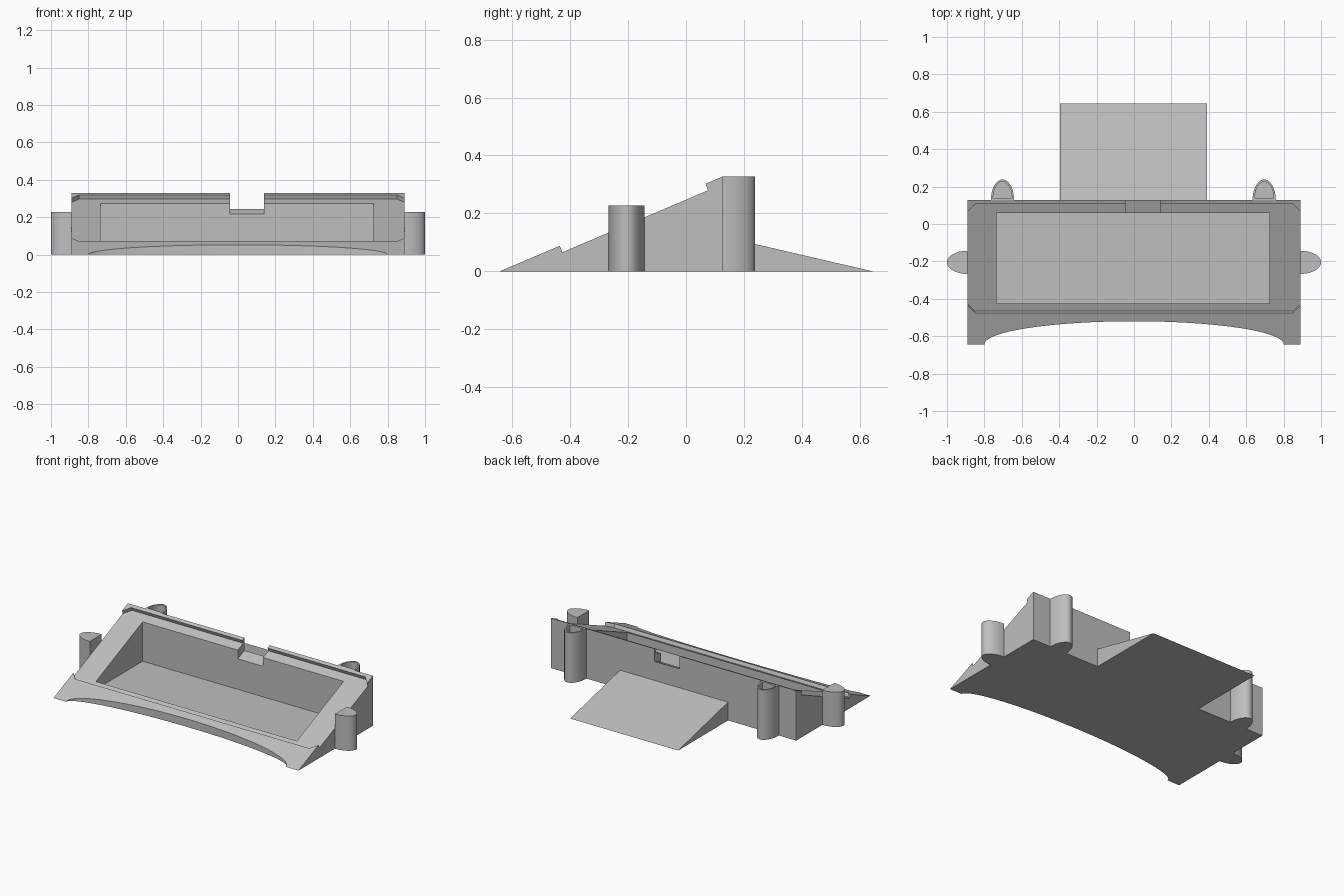
import bpy, bmesh, math
from mathutils import Matrix, Vector

old = bpy.data.objects.get("Cube")
if old:
    bpy.data.objects.remove(old, do_unlink=True)

grey = bpy.data.materials.new("light grey plastic")
grey.use_nodes = True
colour = (0.52, 0.52, 0.52, 1)
grey.diffuse_color = colour
grey.node_tree.nodes["Principled BSDF"].inputs["Base Color"].default_value = colour

HALF_W, FRONT, BACK, TOP = 0.89, -0.643, 0.128, 0.328
SLOPE = TOP / (BACK - FRONT)
TILT = math.atan(SLOPE)


def prism(name, points, low, high, frame=Matrix()):
    """Extrude a 2D outline from low to high along the frame's third axis."""
    bm = bmesh.new()
    face = bm.faces.new([bm.verts.new((p[0], p[1], low)) for p in points])
    grown = bmesh.ops.extrude_face_region(bm, geom=[face])
    verts = [g for g in grown["geom"] if isinstance(g, bmesh.types.BMVert)]
    bmesh.ops.translate(bm, verts=verts, vec=(0, 0, high - low))
    bm.transform(frame)
    bmesh.ops.recalc_face_normals(bm, faces=bm.faces)
    mesh = bpy.data.meshes.new(name)
    bm.to_mesh(mesh)
    bm.free()
    mesh.materials.append(grey)
    obj = bpy.data.objects.new(name, mesh)
    bpy.context.collection.objects.link(obj)
    return obj


def activate(obj):
    bpy.ops.object.select_all(action='DESELECT')
    obj.select_set(True)
    bpy.context.view_layer.objects.active = obj


def cut(target, cutter):
    cutter.hide_render = True
    mod = target.modifiers.new("cut", 'BOOLEAN')
    mod.operation, mod.solver, mod.object = 'DIFFERENCE', 'EXACT', cutter
    activate(target)
    bpy.ops.object.modifier_apply(modifier=mod.name)
    bpy.data.objects.remove(cutter, do_unlink=True)


def smooth(obj):
    activate(obj)
    bpy.ops.object.shade_smooth_by_angle(angle=math.radians(30))


def box_outline(x0, x1, y0, y1):
    return [(x0, y0), (x1, y0), (x1, y1), (x0, y1)]


def arc(a, b, start, end, steps, y0=0.0):
    angles = [start + (end - start) * i / steps for i in range(steps + 1)]
    return [(a * math.cos(t), y0 + b * math.sin(t)) for t in angles]


# Side profiles are drawn in (y, z) and extruded along x
side_frame = Matrix(((0, 0, 1, 0), (1, 0, 0, 0), (0, 1, 0, 0), (0, 0, 0, 1)))
# Frame lying on the sloped top face
slope_frame = Matrix.Translation((0, FRONT, 0)) @ Matrix.Rotation(TILT, 4, 'X')

# Wedge body
body = prism("wedge_body", [(FRONT, 0), (BACK, 0), (BACK, TOP)],
             -HALF_W, HALF_W, side_frame)

# Shallow panel seat with clipped corners, open at both sides
def on_slope(y):
    return (y - FRONT) / math.cos(TILT)

lo, hi, clip = on_slope(-0.475), on_slope(0.106), 0.085
seat = [(-0.85, lo), (0.85, lo), (0.93, lo + clip), (0.93, hi - clip),
        (0.85, hi), (-0.85, hi), (-0.93, hi - clip), (-0.93, lo + clip)]
cut(body, prism("seat_cutter", seat, -0.024, 0.1, slope_frame))

# Deep tray
cut(body, prism("tray_cutter", box_outline(-0.735, 0.725, -0.425, 0.06), 0.015, 0.6))

# Cable notch through the back wall, its floor parallel to the slope
notch = [(0.03, 0.203), (0.2, 0.203 + 0.17 * SLOPE), (0.2, 0.5), (0.03, 0.5)]
cut(body, prism("notch_cutter", notch, -0.043, 0.14, side_frame))

# Curved scoop along the front edge
scoop = arc(0.8, 0.123, 0, math.pi, 48, FRONT) + [(-0.8, -0.8), (0.8, -0.8)]
cut(body, prism("scoop_cutter", scoop, -0.1, 0.3))
smooth(body)

# Rear ramp
prism("rear_ramp", [(BACK, 0), (0.645, 0), (BACK, 0.12)], -0.395, 0.39, side_frame)


# Hollow half-round posts
def post(name, x, y, turn, height):
    frame = Matrix.Translation(Vector((x, y, 0))) @ Matrix.Rotation(turn, 4, 'Z')
    wall = 0.012
    shell = prism(name, arc(0.062, 0.11, 0, math.pi, 32), 0, height, frame)
    inner = arc(0.062 - wall, 0.11 - 2 * wall, 0, math.pi, 32, wall)
    cut(shell, prism("post_cutter", inner, 0.015, height + 0.1, frame))
    smooth(shell)


post("left_side_post", HALF_W, -0.205, -math.pi / 2, 0.228)
post("right_side_post", -HALF_W, -0.205, math.pi / 2, 0.228)
post("left_back_post", 0.696, BACK, 0, TOP)
post("right_back_post", -0.703, BACK, 0, TOP)
